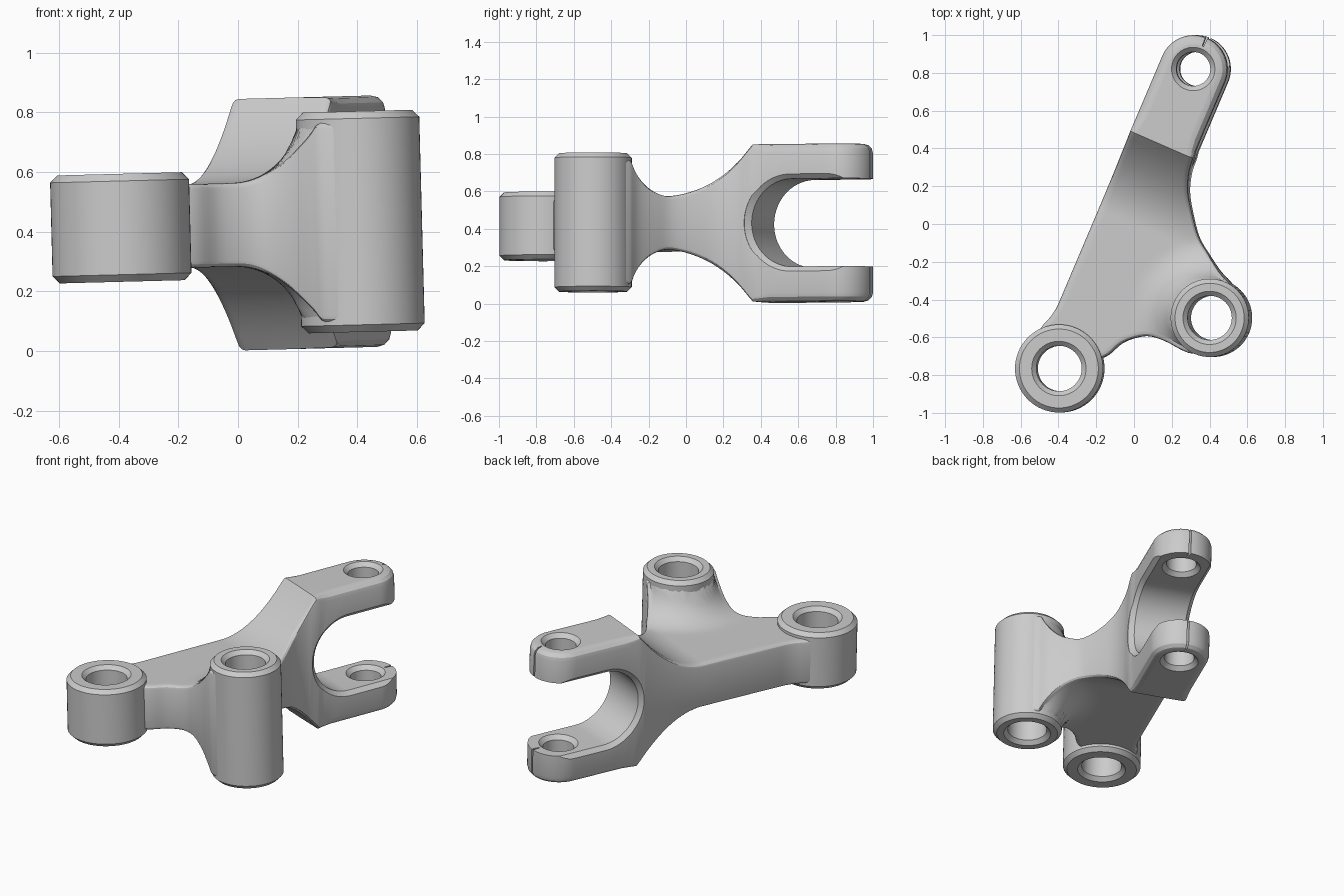
import bpy, bmesh
from math import sin, cos, pi, radians, sqrt, hypot
from mathutils import Matrix, Vector

if "Cube" in bpy.data.objects:
    bpy.data.objects.remove(bpy.data.objects["Cube"])

# Layout: two bosses, and an arm running from boss A to the fork tip
A, B = Vector((-0.393, -0.765)), Vector((0.41, -0.497))
ALONG = Vector((cos(radians(67)), sin(radians(67))))
ACROSS = Vector((ALONG.y, -ALONG.x))
TIP_S, TIP_T, TIP_R = 1.74, 0.041, 0.179
FORK_H, NECK_H = 0.4215, 0.14
SLOT_R = 0.235
PLACE = Matrix.Translation((0, 0, 0.4235)) @ Matrix.Rotation(radians(-1.5), 4, 'Y')


def at(s, t):
    """Plan point at distance s along the arm and t across it."""
    return A + ALONG * s + ACROSS * t


def skin(name, rings, wrap=False):
    """Skin closed rings of points; ends are closed with strips of quads."""
    bm = bmesh.new()
    rows = [[bm.verts.new(p) for p in ring] for ring in rings]
    n = len(rows[0])
    pairs = list(zip(rows, rows[1:]))
    if wrap:
        pairs.append((rows[-1], rows[0]))
    for a, b in pairs:
        for j in range(n):
            k = (j + 1) % n
            bm.faces.new((a[j], a[k], b[k], b[j]))
    if not wrap:
        for r in (rows[0], rows[-1]):
            for j in range(n // 2 - 1):
                bm.faces.new((r[j], r[j + 1], r[n - 2 - j], r[n - 1 - j]))
    bmesh.ops.recalc_face_normals(bm, faces=bm.faces)
    mesh = bpy.data.meshes.new(name)
    bm.to_mesh(mesh)
    bm.free()
    obj = bpy.data.objects.new(name, mesh)
    bpy.context.collection.objects.link(obj)
    obj.matrix_world = PLACE
    return obj


def lathe(name, centre, profile, wrap=False, seg=64):
    rings = [[(centre.x + r * cos(2 * pi * i / seg),
               centre.y + r * sin(2 * pi * i / seg), z) for i in range(seg)]
             for r, z in profile]
    return skin(name, rings, wrap)


def activate(obj):
    bpy.ops.object.select_all(action='DESELECT')
    obj.select_set(True)
    bpy.context.view_layer.objects.active = obj


def smooth(obj):
    activate(obj)
    bpy.ops.object.shade_smooth_by_angle(angle=radians(28))


def cut(obj, cutter):
    cutter.hide_render = True
    mod = obj.modifiers.new("cut", 'BOOLEAN')
    mod.operation, mod.solver, mod.object = 'DIFFERENCE', 'EXACT', cutter
    activate(obj)
    bpy.ops.object.modifier_apply(modifier=mod.name)
    bpy.data.objects.remove(cutter)


def boss(name, centre, radius, bore, h, c=0.024):
    half = [(radius, h - c), (radius - c, h), (bore + c, h), (bore, h - c)]
    profile = half + [(r, -z) for r, z in reversed(half)]
    smooth(lathe(name, centre, profile, wrap=True))


def spline(points, steps):
    """Catmull-Rom curve through the points."""
    p = [Vector(q) for q in points]
    p = [p[0] * 2 - p[1]] + p + [p[-1] * 2 - p[-2]]
    out = []
    for a, b, c, d in zip(p, p[1:], p[2:], p[3:]):
        for k in range(steps):
            u = k / steps
            out.append(0.5 * (2 * b + (c - a) * u + (2 * a - 5 * b + 4 * c - d) * u * u
                              + (3 * b - a - 3 * c + d) * u ** 3))
    return out + [p[-2]]


def half_height(p):
    """Half thickness: flat neck, ramp up to the fork, fillet around boss B."""
    ramp = max(0.0, (p - A).dot(ALONG) - 0.86)
    h = min(FORK_H, NECK_H + 1.42 * ramp * ramp)
    rho = 0.23
    x = (p - B).length - 0.2
    if x < rho:
        x = max(x, 0.0)
        fillet = NECK_H + rho - sqrt(rho * rho - (rho - x) ** 2)
        h = max(h, min(fillet, 0.335))
    return h


def edge_round(p):
    u = min(1.0, max(0.0, ((p - A).dot(ALONG) - 1.28) / 0.12))
    return 0.022 + 0.026 * u * u * (3 - 2 * u)


# Right rail of the body: notch, around boss B, then up to the fork
STEPS, JOIN = 4, 14
right = spline([(-0.19, -0.72), (-0.13, -0.69), (-0.06, -0.63), (0.03, -0.598),
                (0.1, -0.597), (0.18, -0.625), (0.25, -0.662), (0.31, -0.685),
                (0.38, -0.68), (0.47, -0.62), (0.53, -0.53), (0.555, -0.43),
                (0.54, -0.355), (0.5, -0.3), (0.455, -0.25), (0.4, -0.165),
                (0.345, -0.07), (0.31, 0.06), (0.292, 0.17), (0.3, 0.27),
                (0.325, 0.35)], STEPS)

# Left rail: straight, with a small flare into boss A
join_s = (right[JOIN * STEPS] - A).dot(ALONG)
left = []
for i, p in enumerate(right):
    u = i / (JOIN * STEPS)
    s = 0.12 + (join_s - 0.12) * u ** 0.6 if u < 1 else (p - A).dot(ALONG)
    flare = 0.045 * min(1.0, max(0.0, (0.32 - s) / 0.17)) ** 2
    left.append(at(s, TIP_T - TIP_R - flare))

# Fork: straight sides and a round tip
fork = [(s, TIP_R) for s in (1.34, 1.4, 1.5, 1.6, 1.68)]
for i in range(15):
    a = radians(88) * i / 14
    fork.append((TIP_S + TIP_R * sin(a), TIP_R * cos(a)))
for s, w in fork:
    left.append(at(s, TIP_T - w))
    right.append(at(s, TIP_T + w))

# Inward normals around the outline
outline = left + right[::-1]
inward = []
for i in range(len(outline)):
    d = outline[min(i + 1, len(outline) - 1)] - outline[max(i - 1, 0)]
    inward.append(Vector((d.y, -d.x)).normalized())
count = len(left)


def rounded_edge(p, n):
    c = edge_round(p)
    h = half_height(p + n * c)
    points = []
    for k in range(4):
        a = k * pi / 6
        q = p + n * c * (1 - cos(a))
        points.append((q.x, q.y, h - c * (1 - sin(a))))
    return points


# Body: cross-sections from rail to rail, mirrored below
ACROSS_STEPS = 30
sections = []
for i in range(count):
    lo = rounded_edge(left[i], inward[i])
    hi = rounded_edge(right[i], inward[-1 - i])
    a, b = Vector(lo[-1][:2]), Vector(hi[-1][:2])
    middle = []
    for k in range(1, ACROSS_STEPS):
        q = a.lerp(b, k / ACROSS_STEPS)
        middle.append((q.x, q.y, half_height(q)))
    upper = lo + middle + hi[::-1]
    sections.append(upper + [(x, y, -z) for x, y, z in reversed(upper)])
body = skin("bracket_body", sections)

# Fork slot with chamfered side edges
slot = []
for t, grow in ((-0.6, 0.03), (-0.184, 0.03), (-0.154, 0), (0.154, 0), (0.184, 0.03), (0.6, 0.03)):
    r = SLOT_R + grow
    outer = [(TIP_S - 0.21 + r * cos(a), r * sin(a))
             for a in (pi / 2 + pi * k / 35 for k in range(36))]
    outer += [(2.2, -r), (2.2, r)]
    slot.append([(*at(s, TIP_T + t), z) for s, z in outer])
cut(body, skin("slot_cutter", slot))

# Pin bore through both fork arms, chamfered on every face
bore, wide, c = 0.09, 0.115, 0.025
top = [(wide + 0.04, FORK_H + 0.04), (bore, FORK_H - c), (bore, SLOT_R + c), (wide, SLOT_R)]
cut(body, lathe("pin_cutter", at(TIP_S, TIP_T), top + [(r, -z) for r, z in reversed(top)]))

# Clearance for the boss bores
for centre in (A, B):
    cut(body, lathe("bore_cutter", centre, [(0.165, -0.6), (0.165, 0.6)]))
smooth(body)

# Bosses
boss("short_boss", A, 0.233, 0.12, 0.181)
boss("tall_boss", B, 0.207, 0.117, 0.37)
